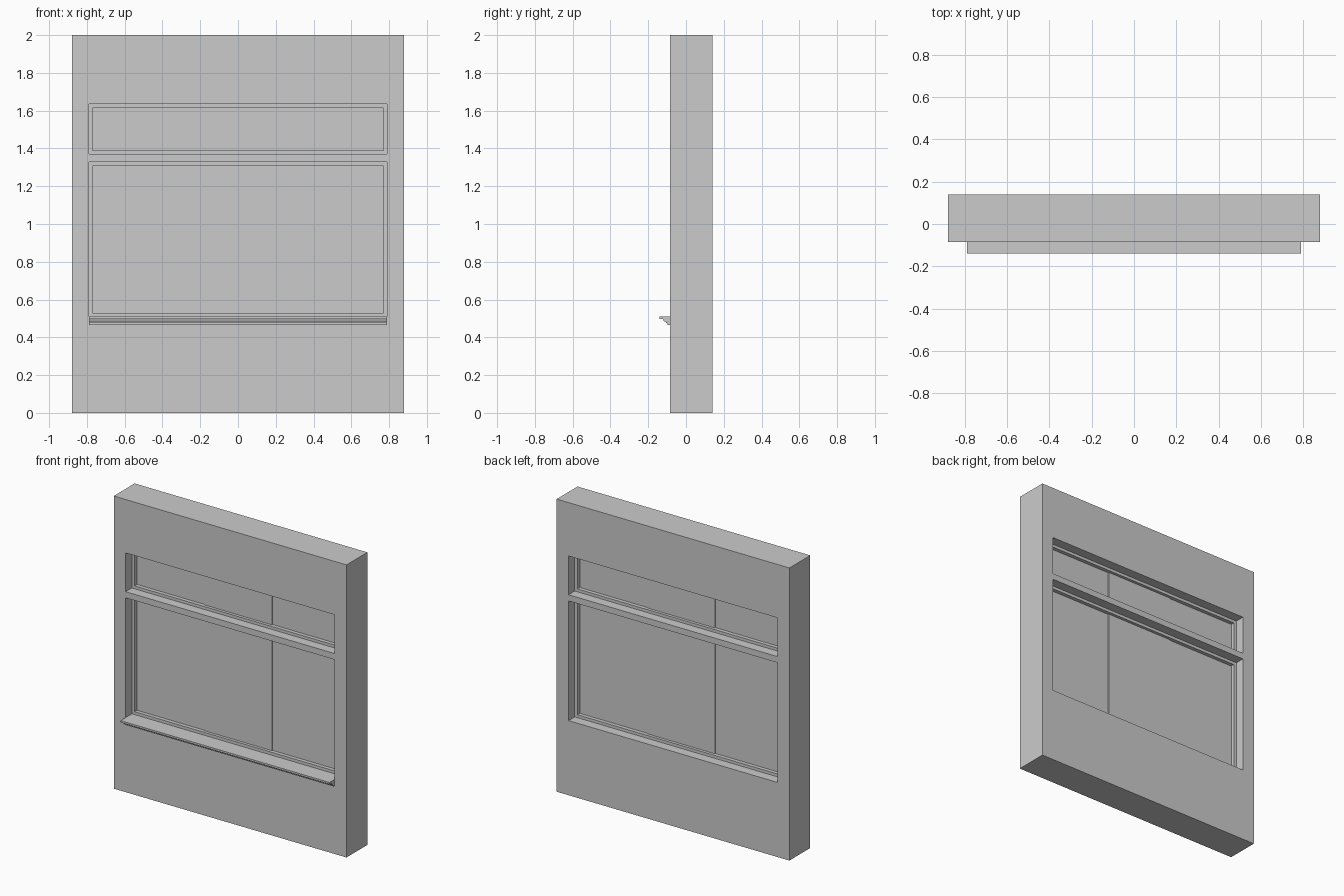
import bpy
import bmesh
from math import radians
from mathutils import Matrix

if "Cube" in bpy.data.objects:
    bpy.data.objects.remove(bpy.data.objects["Cube"])

WALL_Y, WALL_HALF = 0.0275, 0.1125   # wall centre plane and half depth


def rect(x0, x1, z0, z1):
    return [(x0, z0), (x1, z0), (x1, z1), (x0, z1)]


def slab(name, loops, half, y=WALL_Y):
    """Upright slab: first loop is the outline, the rest are through holes."""
    cu = bpy.data.curves.new(name, 'CURVE')
    cu.dimensions = '2D'
    cu.fill_mode = 'BOTH'
    cu.extrude = half
    for pts in loops:
        s = cu.splines.new('POLY')
        s.points.add(len(pts) - 1)
        for p, (x, z) in zip(s.points, pts):
            p.co = (x, z, 0, 1)
        s.use_cyclic_u = True
    tmp = bpy.data.objects.new(name + "_outline", cu)
    bpy.context.collection.objects.link(tmp)
    deps = bpy.context.evaluated_depsgraph_get()
    me = bpy.data.meshes.new_from_object(tmp.evaluated_get(deps))
    bpy.data.objects.remove(tmp)
    bm = bmesh.new()
    bm.from_mesh(me)
    bmesh.ops.remove_doubles(bm, verts=bm.verts, dist=1e-5)
    bm.transform(Matrix.Translation((0, y, 0)) @ Matrix.Rotation(radians(90), 4, 'X'))
    bmesh.ops.recalc_face_normals(bm, faces=bm.faces)
    for f in bm.faces:
        f.smooth = False
    bm.to_mesh(me)
    bm.free()
    ob = bpy.data.objects.new(name, me)
    bpy.context.collection.objects.link(ob)
    return ob


def extrude_x(name, profile, half):
    """Extrude a (y, z) profile along x."""
    bm = bmesh.new()
    f = bm.faces.new([bm.verts.new((-half, y, z)) for y, z in profile])
    ext = bmesh.ops.extrude_face_region(bm, geom=[f], use_keep_orig=True)
    moved = [v for v in ext['geom'] if isinstance(v, bmesh.types.BMVert)]
    bmesh.ops.translate(bm, verts=moved, vec=(2 * half, 0, 0))
    bmesh.ops.recalc_face_normals(bm, faces=bm.faces)
    me = bpy.data.meshes.new(name)
    bm.to_mesh(me)
    bm.free()
    ob = bpy.data.objects.new(name, me)
    bpy.context.collection.objects.link(ob)
    return ob


# Wall with two window openings
openings = {"lower": (0.51, 1.328), "upper": (1.37, 1.635)}
W, B = 0.79, 0.02
slab("wall", [rect(-0.88, 0.88, 0, 2)] +
     [rect(-W, W, z0, z1) for z0, z1 in openings.values()], WALL_HALF)

# Recessed window frames and panes, the middle pane slightly proud
for name, (z0, z1) in openings.items():
    inner = rect(-W + B, W - B, z0 + B, z1 - B)
    slab(name + "_frame", [rect(-W, W, z0, z1), inner], 0.046)
    slab(name + "_pane", [inner], 0.020)
    slab(name + "_middle_pane", [rect(-0.255, 0.255, z0 + B, z1 - B)], 0.026)

# Stepped moulded sill on the front
extrude_x("sill", [(-0.085, 0.51), (-0.14, 0.51), (-0.14, 0.497), (-0.122, 0.497),
                   (-0.117, 0.485), (-0.105, 0.485), (-0.105, 0.475),
                   (-0.097, 0.475), (-0.097, 0.466), (-0.085, 0.466)], W)
